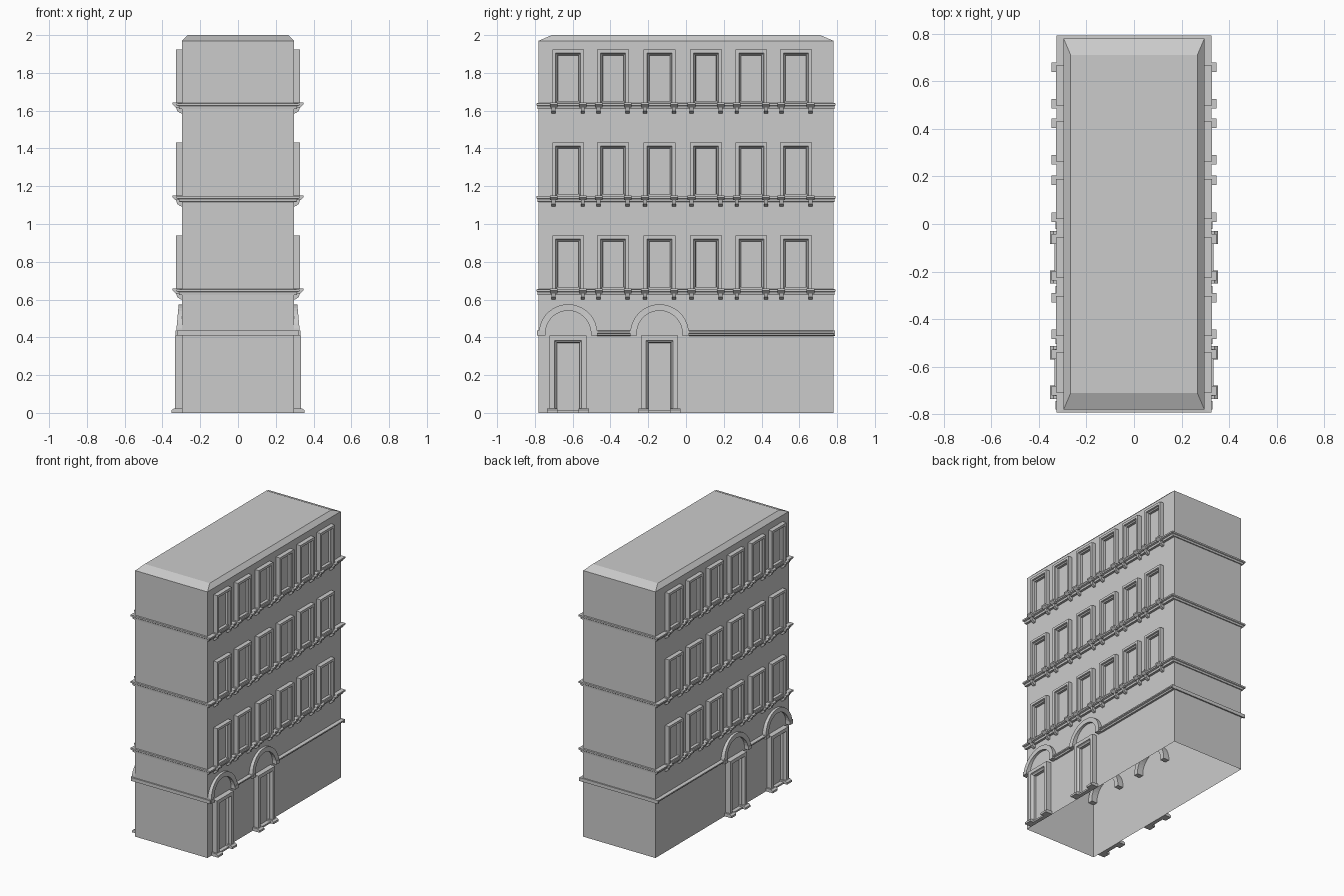
import bpy, bmesh, math

if "Cube" in bpy.data.objects:
    bpy.data.objects.remove(bpy.data.objects["Cube"])

WX, WY, WALL_H, TOP = 0.296, 0.78, 1.97, 2.0
OPENINGS = [-0.624, -0.386, -0.14, 0.106, 0.346, 0.582]
FLOORS = [0.655, 1.148, 1.64]
DOORS = [-0.624, -0.14]


def finish(name, bm, mirror=False):
    """Turn a bmesh into an object, optionally mirrored across x."""
    bmesh.ops.recalc_face_normals(bm, faces=bm.faces)
    mesh = bpy.data.meshes.new(name)
    bm.to_mesh(mesh)
    bm.free()
    ob = bpy.data.objects.new(name, mesh)
    bpy.context.collection.objects.link(ob)
    if mirror:
        ob.modifiers.new("mirror", 'MIRROR').use_axis[0] = True
    return ob


def loft(bm, loops, closed=True):
    """Bridge successive vertex loops with quads."""
    rows = [[bm.verts.new(p) for p in loop] for loop in loops]
    n = len(rows[0])
    for a, b in zip(rows, rows[1:]):
        for i in range(n if closed else n - 1):
            j = (i + 1) % n
            bm.faces.new((a[i], a[j], b[j], b[i]))
    return rows


def prism(bm, profile, y0, y1):
    """Extrude an x-z profile along y, with end caps."""
    rows = loft(bm, [[(x, y, z) for x, z in profile] for y in (y0, y1)])
    for r in rows:
        bm.faces.new(r)


def box(bm, x0, x1, y0, y1, z0, z1):
    prism(bm, [(x0, z0), (x1, z0), (x1, z1), (x0, z1)], y0, y1)


def rect(x, y, z):
    return [(-x, -y, z), (x, -y, z), (x, y, z), (-x, y, z)]


def surround(bm, y, half, z0, z1, steps):
    """Moulded frame up one jamb, across the head and down the other."""
    loops = []
    for inset, x in steps:
        h, t = half - inset, z1 - inset
        loops.append([(x, y - h, z0), (x, y - h, t), (x, y + h, t), (x, y + h, z0)])
    loft(bm, loops, closed=False)


# Hollow shell, open underneath, with a shallow hipped roof
bm = bmesh.new()
rows = loft(bm, [rect(WX, WY, 0), rect(WX, WY, WALL_H), rect(0.266, 0.71, TOP)])
bm.faces.new(rows[-1])
finish("building_shell", bm)

# Moulded string courses running right around the building
for k, z in enumerate(FLOORS):
    bm = bmesh.new()
    course = [(0, -0.032), (0.5, -0.030), (0.6, -0.016), (1, -0.012), (1, -0.001), (0, 0)]
    loft(bm, [rect(WX + 0.030 * t, WY + 0.012 * t, z + dz) for t, dz in course])
    finish(f"string_course_{k + 1}", bm)

# Window frames with a stepped inner bead and a bracket under each jamb
steps = [(0, WX), (0, 0.328), (0.018, 0.328), (0.021, 0.318), (0.029, 0.312), (0.030, WX)]
frames, brackets = bmesh.new(), bmesh.new()
for z in FLOORS:
    for y in OPENINGS:
        surround(frames, y, 0.084, z - 0.005, z + 0.283, steps)
        box(frames, WX, 0.318, y - 0.06, y + 0.06, z - 0.005, z + 0.012)
        for s in (-1, 1):
            c = y + s * 0.077
            prism(brackets, [(WX, -0.056 + z), (0.308, -0.052 + z), (0.322, -0.042 + z),
                             (0.328, -0.022 + z), (WX, -0.022 + z)], c - 0.01, c + 0.01)
            prism(brackets, [(WX, z - 0.022), (0.33, z - 0.022), (0.346, z - 0.007),
                             (0.346, z + 0.003), (WX, z + 0.003)], c - 0.02, c + 0.02)
finish("window_frames", frames, True)
finish("window_brackets", brackets, True)

# Door surrounds, plinths and semicircular arches
frames, plinths, arches = bmesh.new(), bmesh.new(), bmesh.new()
dsteps = [(0, WX), (0, 0.334), (0.026, 0.334), (0.030, 0.322), (0.038, 0.316), (0.039, WX)]
for y in DOORS:
    surround(frames, y, 0.098, 0, 0.41, dsteps)
    box(plinths, WX, 0.325, y - 0.08, y + 0.08, 0, 0.012)
    for s in (-1, 1):
        c = y + s * 0.083
        prism(plinths, [(WX, 0), (0.352, 0), (0.352, 0.014), (0.338, 0.024), (WX, 0.024)],
              c - 0.028, c + 0.028)
    # Arch section swept from springing to springing, set deep into the wall
    loops = []
    for i in range(19):
        a = math.pi * i / 18
        front = 0.328 - 0.014 * math.sin(a)
        sec = [(0.155, 0.25), (0.155, front), (0.121, front), (0.121, 0.25)]
        loops.append([(x, y + r * math.cos(a), 0.42 + r * math.sin(a)) for r, x in sec])
    ends = loft(arches, loops)
    arches.faces.new(ends[0])
    arches.faces.new(ends[-1])
    for s in (-1, 1):
        c = y + s * 0.138
        box(arches, 0.25, 0.330, c - 0.018, c + 0.018, 0.41, 0.436)
finish("door_surrounds", frames, True)
finish("door_plinths", plinths, True)
finish("door_arches", arches, True)

# Lower string course, broken where the arches stand
low = [(WX, 0.408), (0.308, 0.41), (0.312, 0.42), (0.323, 0.424), (0.323, 0.433), (WX, 0.435)]
bm = bmesh.new()
prism(bm, low, -0.47, -0.295)
prism(bm, low, 0.015, 0.79)
finish("lower_course_sides", bm, True)
bm = bmesh.new()
for s in (-1, 1):
    y0, y1 = sorted((s * WY, s * (WY + 0.01)))
    box(bm, -0.323, 0.323, y0, y1, 0.41, 0.435)
finish("lower_course_ends", bm)
